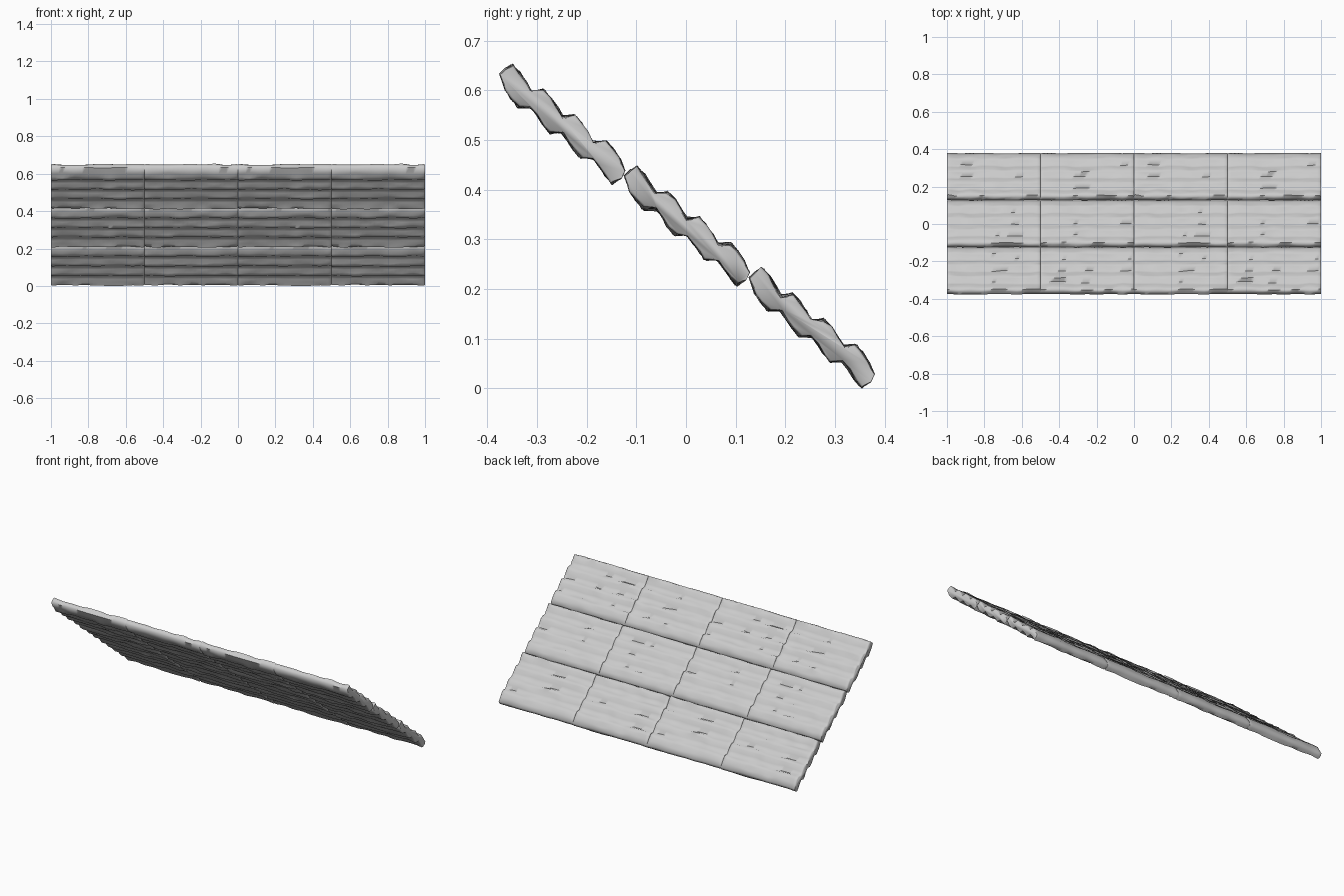
import bpy, bmesh, math, random
from mathutils import Vector

if "Cube" in bpy.data.objects:
    bpy.data.objects.remove(bpy.data.objects["Cube"])

COLS, ROWS, PLANKS = 4, 3, 4
WIDTH, PITCH = 0.5, 0.081
LENGTH = PITCH * PLANKS
SLOPE = Vector((0, 0.775, -0.632))     # runs down the slope
NORMAL = Vector((0, 0.632, 0.775))     # out of the upper side
STATIONS = 24

grey = bpy.data.materials.new("light_grey")
grey.diffuse_color = (0.6, 0.6, 0.6, 1)
grey.use_nodes = True
grey.node_tree.nodes["Principled BSDF"].inputs["Base Color"].default_value = grey.diffuse_color


def wobble(rng, knots=8):
    """Hewn-looking random line along a panel, -1..1, eased between knots."""
    vals = [rng.uniform(-1, 1) for _ in range(knots + 1)]

    def f(t):
        k = min(int(t * knots), knots - 1)
        u = t * knots - k
        u = u * u * (3 - 2 * u)
        return vals[k] * (1 - u) + vals[k + 1] * u
    return f


def make_noise(seed):
    rng = random.Random(seed)
    return [[wobble(rng) for _ in range(4)] for _ in range(PLANKS * 2)]


def section(noise, t, pinch):
    """Saw-toothed slab outline (along slope, out of slope) at position t."""
    top, low = [], []
    for i in range(PLANKS):
        s = i * PITCH
        a, b, c, d = [f(t) for f in noise[i]]
        top += [(s + 0.010 + 0.004 * a, 0.028 + 0.004 * b),
                (s + 0.030 + 0.004 * c, 0.026 + 0.003 * d),
                (s + 0.052 + 0.004 * a, 0.019 + 0.003 * c)]
        if i < PLANKS - 1:
            top.append((s + 0.073 + 0.005 * d, 0.011 + 0.003 * a))
        a, b, c, d = [f(t) for f in noise[PLANKS + i]]
        if i > 0:
            low.append((s + 0.011 + 0.005 * d, -0.013 + 0.003 * a))
        low += [(s + 0.032 + 0.004 * a, -0.018 + 0.003 * c),
                (s + 0.054 + 0.004 * c, -0.025 + 0.003 * d),
                (s + 0.073 + 0.004 * a, -0.028 + 0.004 * b)]
    e = noise[0][1](t)
    # rounded upper and lower ends of the panel
    start = [(0.002 + 0.002 * e, -0.002), (0.004 + 0.002 * e, 0.016)]
    end = [(LENGTH - 0.005 + 0.002 * e, 0.008), (LENGTH - 0.001 + 0.002 * e, -0.010)]
    pts = start + top + end + low[::-1]
    return [(s, n * pinch) for s, n in pts]


def build_panel(col, row):
    noise = make_noise(11 + col % 2 + 2 * row)
    x0, s0 = -1 + col * WIDTH, -0.695 + row * LENGTH
    ts = [0, 0.012] + [k / STATIONS for k in range(1, STATIONS)] + [0.988, 1]
    bm = bmesh.new()
    rings = []
    for k, t in enumerate(ts):
        # pinched side edges leave a groove between neighbours
        pinch = 0.84 if k in (0, len(ts) - 1) else 1.0
        rings.append([bm.verts.new(Vector((x0 + t * WIDTH, 0, 0))
                                   + SLOPE * (s0 + s) + NORMAL * (0.258 + n))
                      for s, n in section(noise, t, pinch)])
    count = len(rings[0])
    for r1, r2 in zip(rings, rings[1:]):
        for j in range(count):
            q = (j + 1) % count
            bm.faces.new((r1[j], r1[q], r2[q], r2[j]))
    bm.faces.new(rings[0])
    bm.faces.new(rings[-1][::-1])
    bmesh.ops.recalc_face_normals(bm, faces=bm.faces)
    me = bpy.data.meshes.new("plank_panel")
    bm.to_mesh(me)
    bm.free()
    me.materials.append(grey)
    ob = bpy.data.objects.new(f"plank_panel_{row + 1}_{col + 1}", me)
    bpy.context.collection.objects.link(ob)
    return ob


panels = [build_panel(c, r) for r in range(ROWS) for c in range(COLS)]

# Rest the lowest edge on the ground
low = min(v.co.z for p in panels for v in p.data.vertices)
for p in panels:
    for v in p.data.vertices:
        v.co.z -= low
    p.select_set(True)
bpy.context.view_layer.objects.active = panels[0]
bpy.ops.object.shade_smooth_by_angle(angle=math.radians(70))
